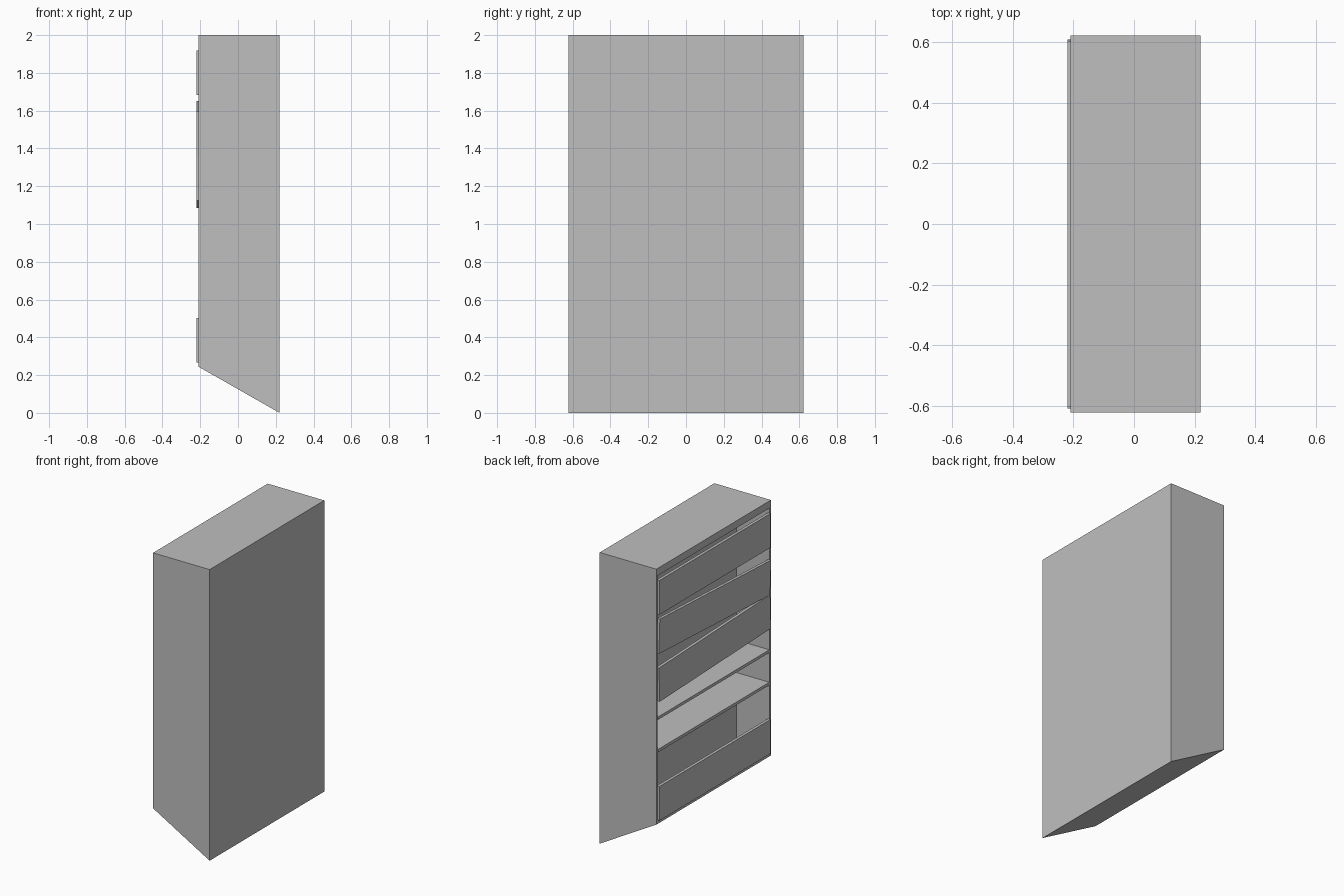
import bpy
import bmesh
import math
from mathutils import Matrix, Vector

# Remove the default cube only
cube = bpy.data.objects.get("Cube")
if cube:
    bpy.data.objects.remove(cube, do_unlink=True)

# Single flat grey
grey = bpy.data.materials.new("plain_grey")
grey.use_nodes = True
color = (0.52, 0.52, 0.52, 1.0)
grey.diffuse_color = color
grey.node_tree.nodes["Principled BSDF"].inputs["Base Color"].default_value = color

HALF_WIDTH = 0.622
FRONT, BACK, INNER = -0.21, 0.22, 0.04
TOP, LOW_EDGE = 2.0, 0.245


def finish(bm, name):
    bmesh.ops.recalc_face_normals(bm, faces=bm.faces)
    mesh = bpy.data.meshes.new(name)
    bm.to_mesh(mesh)
    bm.free()
    mesh.materials.append(grey)
    obj = bpy.data.objects.new(name, mesh)
    bpy.context.collection.objects.link(obj)
    return obj


def board(name, center, size, tilt=0.0):
    """Box board, tilted about the x axis."""
    bm = bmesh.new()
    matrix = (Matrix.Translation(center) @ Matrix.Rotation(tilt, 4, 'X')
              @ Matrix.Diagonal((*size, 1)))
    bmesh.ops.create_cube(bm, size=1, matrix=matrix)
    return finish(bm, name)


# Cabinet body: side profile with sloped base, extruded across the width
bm = bmesh.new()
profile = [(FRONT, LOW_EDGE), (BACK, 0), (BACK, TOP), (FRONT, TOP)]
side = bm.faces.new([bm.verts.new((x, -HALF_WIDTH, z)) for x, z in profile])
extruded = bmesh.ops.extrude_face_region(bm, geom=[side])["geom"]
new_verts = [v for v in extruded if isinstance(v, bmesh.types.BMVert)]
bmesh.ops.translate(bm, verts=new_verts, vec=(0, 2 * HALF_WIDTH, 0))
bmesh.ops.recalc_face_normals(bm, faces=bm.faces)

# Recessed opening: inset the open side, then push it inwards
opening = min(bm.faces, key=lambda f: f.calc_center_median().x)
bmesh.ops.inset_individual(bm, faces=[opening], thickness=0.02)
for v in opening.verts:
    v.co.z = 1.95 if v.co.z > 1 else 0.275
pushed = bmesh.ops.extrude_discrete_faces(bm, faces=[opening])["faces"][0]
bmesh.ops.translate(bm, verts=pushed.verts, vec=(INNER - FRONT, 0, 0))
finish(bm, "cabinet_body")

# Front boards: name, centre height, tilt (rise towards +y)
for name, z, rise in (("top_board", 1.80, 0.0),
                      ("upper_board", 1.505, 0.055),
                      ("middle_board", 1.222, -0.042),
                      ("bottom_board", 0.385, 0.0)):
    board(name, Vector((-0.21, 0, z)), (0.02, 1.208, 0.235),
          math.atan2(rise, 1.2))

# Open shelves
for name, z in (("upper_shelf", 0.978), ("lower_shelf", 0.755)):
    board(name, Vector(((FRONT + INNER) / 2, 0, z - 0.01)),
          (INNER - FRONT, 1.208, 0.02))
